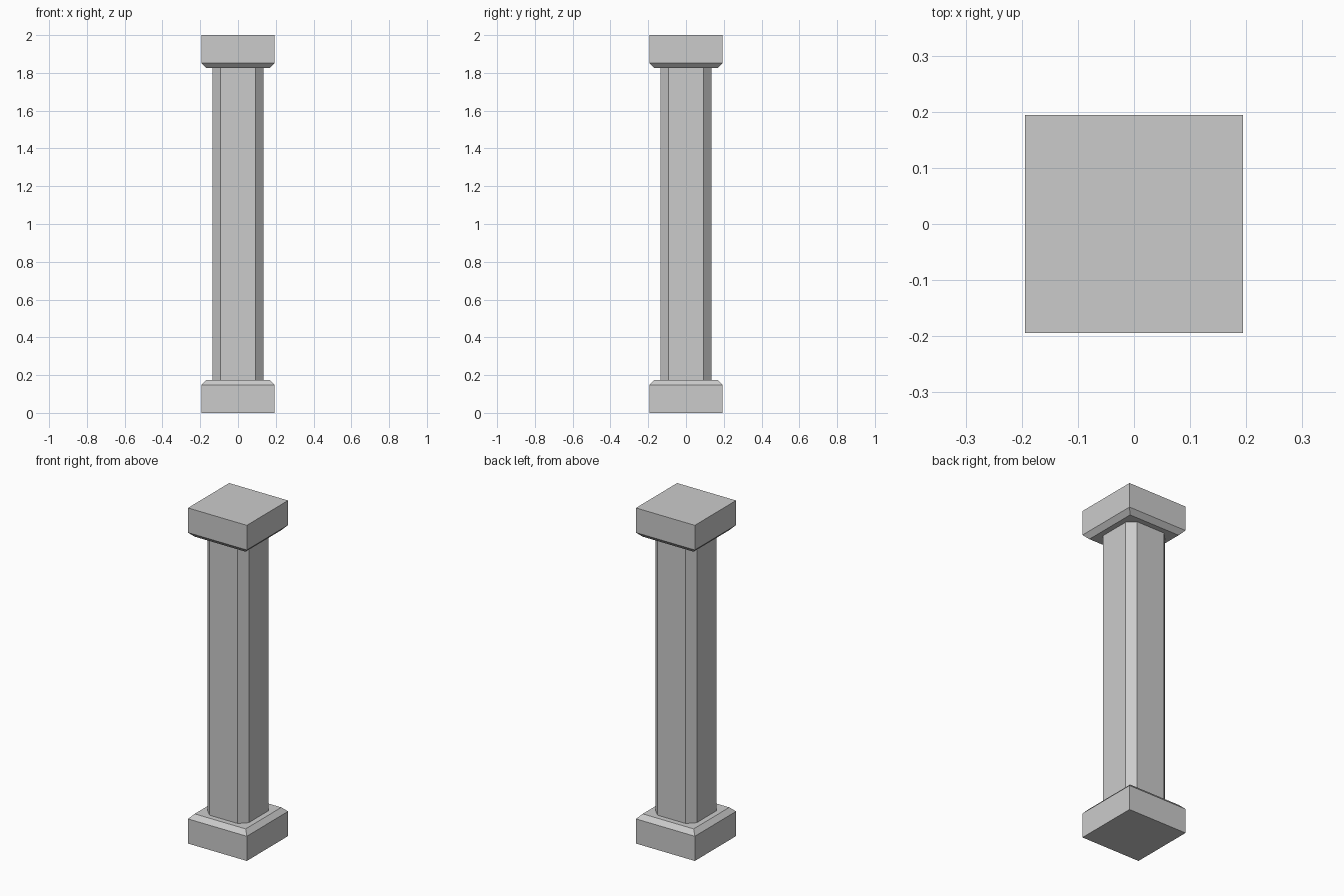
import bpy
import bmesh

cube = bpy.data.objects.get("Cube")
if cube:
    bpy.data.objects.remove(cube, do_unlink=True)

stone = bpy.data.materials.new("grey_stone")
stone.use_nodes = True
colour = (0.6, 0.6, 0.6, 1)
stone.diffuse_color = colour
stone.node_tree.nodes["Principled BSDF"].inputs["Base Color"].default_value = colour


def square(r):
    return [(-r, -r), (r, -r), (r, r), (-r, r)]


def chamfered_square(r, c):
    k = r - c
    return [(-k, -r), (k, -r), (r, -k), (r, k), (k, r), (-k, r), (-r, k), (-r, -k)]


def loft(name, sections):
    """Closed solid through (z, outline) sections, listed from bottom to top."""
    bm = bmesh.new()
    rings = [[bm.verts.new((x, y, z)) for x, y in outline] for z, outline in sections]
    bm.faces.new(rings[0][::-1])
    bm.faces.new(rings[-1])
    for low, high in zip(rings, rings[1:]):
        for i in range(len(low)):
            j = (i + 1) % len(low)
            bm.faces.new((low[i], low[j], high[j], high[i]))
    mesh = bpy.data.meshes.new(name)
    bm.to_mesh(mesh)
    bm.free()
    mesh.materials.append(stone)
    obj = bpy.data.objects.new(name, mesh)
    bpy.context.collection.objects.link(obj)


HEIGHT, HALF, INSET = 2.0, 0.194, 0.026
BLOCK, BLOCK_TOP = 0.147, 0.174

# Base block with its sloped shoulder, and the capital as its mirror image
block = [(0, square(HALF)), (BLOCK, square(HALF)), (BLOCK_TOP, square(HALF - INSET))]
loft("base", block)
loft("capital", [(HEIGHT - z, outline) for z, outline in reversed(block)])

# Square shaft with chamfered corners
outline = chamfered_square(0.136, 0.043)
loft("shaft", [(BLOCK_TOP, outline), (HEIGHT - BLOCK_TOP, outline)])
